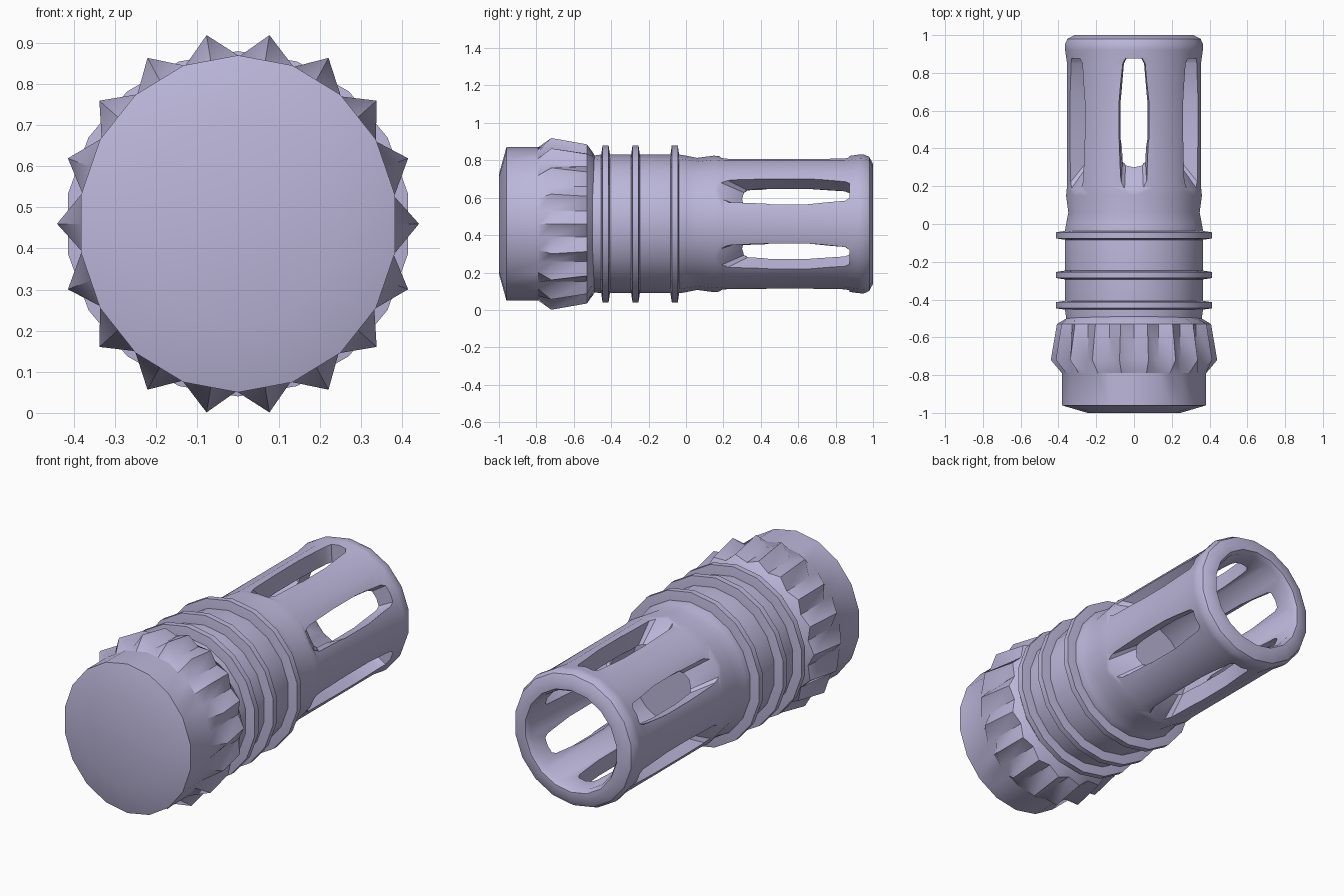
import bpy, bmesh, math
from mathutils import Matrix, Vector

cube = bpy.data.objects.get("Cube")
if cube:
    bpy.data.objects.remove(cube, do_unlink=True)

AXIS_Z = 0.46
SIDES = 18
STEP = 2 * math.pi / SIDES

mat = bpy.data.materials.new("lavender grey")
mat.use_nodes = True
colour = (0.50, 0.47, 0.70, 1)
mat.diffuse_color = colour
mat.node_tree.nodes["Principled BSDF"].inputs["Base Color"].default_value = colour


def make_object(name, bm):
    bmesh.ops.recalc_face_normals(bm, faces=bm.faces[:])
    mesh = bpy.data.meshes.new(name)
    bm.to_mesh(mesh)
    bm.free()
    mesh.materials.append(mat)
    obj = bpy.data.objects.new(name, mesh)
    bpy.context.collection.objects.link(obj)
    return obj


def skin(bm, loops):
    """Join vertex loops with quads and close both ends."""
    n = len(loops[0])
    for a, b in zip(loops, loops[1:]):
        for i in range(n):
            j = (i + 1) % n
            bm.faces.new((a[i], a[j], b[j], b[i]))
    bm.faces.new(loops[0])
    bm.faces.new(loops[-1])


def lathe(name, profile, width=1.0):
    """Sweep (y, radius) or (y, valley, peak) rows around the long axis."""
    toothed = any(len(row) == 3 for row in profile)
    bm = bmesh.new()
    loops = []
    for row in profile:
        y, valley = row[:2]
        peak = row[2] if len(row) == 3 else valley * math.cos(STEP / 2)
        count = SIDES * 2 if toothed else SIDES
        ring = []
        for i in range(count):
            a = math.pi / 2 + 2 * math.pi * i / count
            r = peak if toothed and i % 2 else valley
            ring.append(bm.verts.new((r * math.cos(a) * width, y, AXIS_Z + r * math.sin(a))))
        loops.append(ring)
    skin(bm, loops)
    return make_object(name, bm)


def smooth(obj, degrees):
    bpy.ops.object.select_all(action='DESELECT')
    obj.select_set(True)
    bpy.context.view_layer.objects.active = obj
    bpy.ops.object.shade_smooth_by_angle(angle=math.radians(degrees))


# Closed front cap with the toothed grip behind it
cap = lathe("toothed_cap", [
    (-1.0, 0.265), (-0.96, 0.41), (-0.79, 0.41),
    (-0.72, 0.405, 0.466), (-0.53, 0.40, 0.432),
    (-0.50, 0.385), (-0.48, 0.35)], width=0.945)
smooth(cap, 32)

# Hollow barrel, with a flared rim and a bore open at the back
barrel = lathe("slotted_barrel", [
    (-0.53, 0.36), (-0.46, 0.37), (-0.03, 0.37), (0.0, 0.365), (0.06, 0.353),
    (0.15, 0.365), (0.2, 0.36), (0.85, 0.36), (0.92, 0.37), (0.95, 0.372),
    (0.98, 0.358), (1.0, 0.32), (1.0, 0.28), (0.975, 0.265), (0.1, 0.265)])

# Six long slots, narrower and shorter at the bore
outline = [(0.18, 0.05), (0.21, 0.068), (0.45, 0.08), (0.65, 0.08),
           (0.85, 0.06), (0.875, 0.045)]
outline += [(y, -w) for y, w in reversed(outline)]
bm = bmesh.new()
for k in range(6):
    turn = Matrix.Rotation(k * math.pi / 3, 4, 'Y')
    loops = []
    for radius in (0.2, 0.45):
        depth = (0.36 - radius) / 0.095
        ring = []
        for y, w in outline:
            slide = 0.12 * depth * max(0, (0.45 - y) / 0.27)
            p = turn @ Vector((w * (1 - 0.1 * depth), y + slide, radius))
            ring.append(bm.verts.new(p + Vector((0, 0, AXIS_Z))))
        loops.append(ring)
    skin(bm, loops)
cutter = make_object("slot_cutter", bm)
cutter.hide_render = True

cut = barrel.modifiers.new("slots", 'BOOLEAN')
cut.operation = 'DIFFERENCE'
cut.solver = 'EXACT'
cut.object = cutter
bpy.context.view_layer.objects.active = barrel
bpy.ops.object.modifier_apply(modifier=cut.name)
bpy.data.objects.remove(cutter, do_unlink=True)
smooth(barrel, 35)

# Three thin raised rings
for i, y in enumerate((-0.43, -0.27, -0.06)):
    ring = lathe(f"raised_ring_{i + 1}", [
        (y - 0.025, 0.36), (y - 0.016, 0.42), (y + 0.016, 0.42), (y + 0.025, 0.36)])
    smooth(ring, 35)
